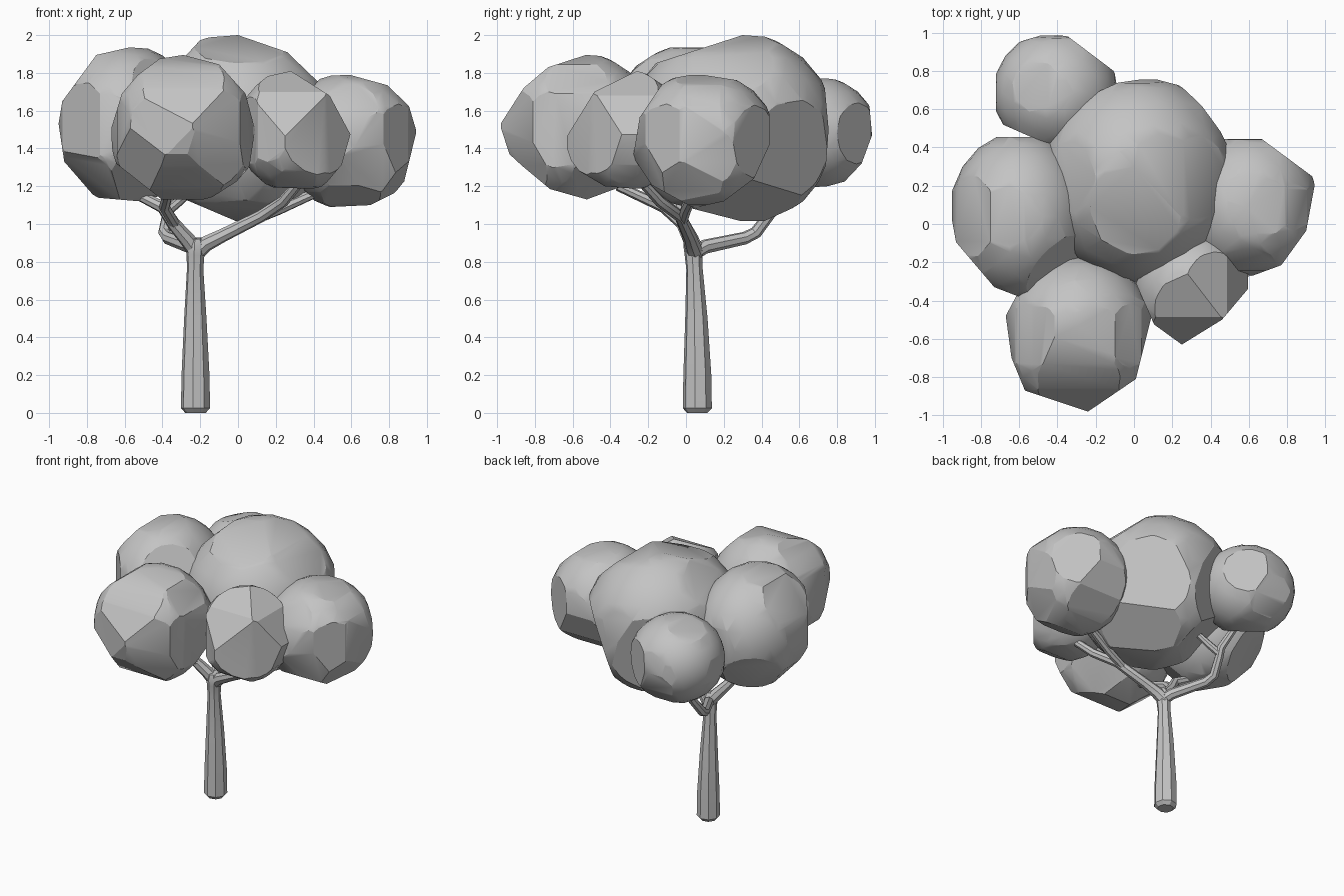
import bpy, bmesh, math
from mathutils import Vector

GREY = bpy.data.materials.new("plain grey")
GREY.diffuse_color = (0.55, 0.55, 0.55, 1)


def finish(bm, name, angle):
    bmesh.ops.recalc_face_normals(bm, faces=bm.faces)
    mesh = bpy.data.meshes.new(name)
    bm.to_mesh(mesh)
    bm.free()
    mesh.materials.append(GREY)
    mesh.polygons.foreach_set("use_smooth", [True] * len(mesh.polygons))
    mesh.set_sharp_from_angle(angle=math.radians(angle))
    obj = bpy.data.objects.new(name, mesh)
    bpy.context.collection.objects.link(obj)
    return obj


def tube(name, path, sides=8):
    """Tapered tube along points given as (x, y, z, radius)."""
    bm = bmesh.new()
    pts = [Vector(p[:3]) for p in path]
    rings, u = [], None
    for i, p in enumerate(pts):
        t = (pts[min(i + 1, len(pts) - 1)] - pts[max(i - 1, 0)]).normalized()
        u = (u - t * u.dot(t)).normalized() if u else t.cross(Vector((0.5, 0.8, 0.1))).normalized()
        v = t.cross(u)
        angles = [2 * math.pi * (k + 0.5) / sides for k in range(sides)]
        rings.append([bm.verts.new(p + (u * math.cos(a) + v * math.sin(a)) * path[i][3])
                      for a in angles])
    for a, b in zip(rings, rings[1:]):
        for k in range(sides):
            j = (k + 1) % sides
            bm.faces.new((a[k], a[j], b[j], b[k]))
    bm.faces.new(rings[0])
    bm.faces.new(rings[-1])
    return finish(bm, name, 30)


def slice_off(bm, point, normal):
    bmesh.ops.bisect_plane(bm, geom=bm.verts[:] + bm.edges[:] + bm.faces[:], dist=1e-5,
                           plane_co=point, plane_no=normal, clear_outer=True)
    bmesh.ops.holes_fill(bm, edges=[e for e in bm.edges if e.is_boundary], sides=0)


def leaf_clump(name, low, high, outlines, facets):
    """Ball fitted to bounds, trimmed to outlines in two axes, then sliced by facets (normal, distance)."""
    low, high = Vector(low), Vector(high)
    centre, radius = (low + high) / 2, (high - low) / 2
    bm = bmesh.new()
    bmesh.ops.create_icosphere(bm, subdivisions=3, radius=1.05)
    for v in bm.verts:
        v.co = centre + v.co * radius
    for axes, pts in outlines:
        i, j = ("xyz".index(c) for c in axes)
        for p, q in zip(pts, pts[1:]):
            point, normal = centre.copy(), Vector((0, 0, 0))
            point[i], point[j] = p
            normal[i], normal[j] = p[1] - q[1], q[0] - p[0]
            if (point - centre).dot(normal) < 0:
                normal.negate()
            slice_off(bm, point, normal.normalized())
    for x, y, z, d in facets:
        n = Vector((x, y, z)).normalized()
        slice_off(bm, centre + n * d * (n * radius).length, n)
    return finish(bm, name, 25)


# Trunk
tube("trunk", [(-.225, .06, 0, .055), (-.225, .06, .025, .078), (-.225, .06, .2, .075),
               (-.226, .055, .5, .06), (-.227, .045, .76, .044), (-.225, .04, .84, .048),
               (-.222, .035, .89, .05), (-.222, .03, .925, .035)])

# Branches
tube("right_branch", [(-.23, .05, .84, .045), (-.17, .03, .895, .042), (-.08, .015, .94, .036),
                      (.12, -.03, 1.04, .032), (.24, -.14, 1.12, .03), (.34, -.25, 1.24, .026)])
tube("right_twig", [(.06, -.02, 1.01, .026), (.22, .0, 1.08, .03), (.4, .04, 1.16, .026)])
tube("left_branch", [(-.21, .05, .84, .045), (-.27, .025, .92, .042), (-.34, -.015, 1.0, .036),
                     (-.40, -.05, 1.09, .033), (-.56, -.02, 1.17, .026)])
tube("front_twig", [(-.33, -.01, .99, .03), (-.39, -.12, 1.09, .03), (-.36, -.36, 1.2, .025)])
tube("back_branch", [(-.21, .03, .84, .04), (-.25, .1, .88, .038), (-.37, .31, .925, .034),
                     (-.39, .37, .955, .033), (-.37, .45, 1.06, .03), (-.36, .48, 1.11, .029),
                     (-.40, .58, 1.24, .024)])
tube("back_twig", [(-.37, .46, 1.07, .026), (-.30, .43, 1.13, .025), (-.22, .4, 1.2, .02)])

# Leaf clumps
leaf_clump("centre_leaves", (-.47, -.28, 1.0), (.50, .765, 2.0), [
    ("xz", [(-.25, 1.92), (-.19, 1.985), (0, 2), (.26, 1.91), (.385, 1.79)]),
    ("xz", [(-.28, 1.13), (-.01, 1.015), (.2, 1.02), (.35, 1.09)]),
    ("yz", [(-.01, 1.9), (.3, 2), (.505, 1.985), (.73, 1.78), (.755, 1.5), (.73, 1.16),
            (.37, .995), (.02, 1.085)]),
    ("xy", [(-.47, .38), (-.38, .52), (-.1, .765), (.12, .755), (.29, .71), (.5, .466)])],
    [(.75, .6, -.3, .86), (-.45, .9, -.2, .86), (.5, .2, -.85, .88), (-.6, .3, -.7, .86)])
leaf_clump("left_leaves", (-.95, -.38, 1.12), (-.24, .46, 1.935), [
    ("xz", [(-.5, 1.93), (-.575, 1.935), (-.75, 1.895), (-.93, 1.65), (-.95, 1.53), (-.92, 1.33),
            (-.755, 1.14), (-.52, 1.12)]),
    ("xy", [(-.5, .455), (-.835, .455), (-.95, .19), (-.95, .015), (-.93, -.095), (-.73, -.33),
            (-.6, -.38)])],
    [(-.6, -.4, -.7, .9), (.6, -.6, .4, .9), (.3, -.6, -.7, .9), (-.5, .6, -.6, .9)])
leaf_clump("front_leaves", (-.67, -.98, 1.12), (.095, -.185, 1.895), [
    ("xz", [(-.575, 1.265), (-.67, 1.34), (-.67, 1.51), (-.615, 1.69), (-.53, 1.79), (-.415, 1.875),
            (-.29, 1.895), (-.1, 1.845), (.04, 1.69), (.09, 1.5), (.055, 1.265), (-.14, 1.14)]),
    ("yz", [(-.295, 1.8), (-.385, 1.885), (-.53, 1.895), (-.73, 1.83), (-.86, 1.72), (-.985, 1.525),
            (-.935, 1.37), (-.87, 1.31), (-.72, 1.185), (-.525, 1.13), (-.35, 1.195)]),
    ("xy", [(-.385, -.195), (-.575, -.3), (-.67, -.48), (-.64, -.7), (-.57, -.87), (-.24, -.98),
            (.01, -.81), (.09, -.49), (0, -.27), (-.165, -.19)])],
    [(.45, -.8, -.4, .88), (-.6, -.65, -.5, .9), (.6, .4, -.7, .9)])
leaf_clump("small_front_leaves", (.01, -.635, 1.18), (.60, -.04, 1.81), [
    ("xz", [(.1, 1.77), (.28, 1.81), (.485, 1.68), (.595, 1.475), (.55, 1.315), (.44, 1.185),
            (.14, 1.195), (.05, 1.28)]),
    ("yz", [(-.26, 1.81), (-.485, 1.7), (-.63, 1.465), (-.635, 1.37), (-.565, 1.28), (-.43, 1.2),
            (-.25, 1.185)]),
    ("xy", [(.275, -.035), (.46, -.095), (.6, -.255), (.595, -.34), (.46, -.5), (.25, -.63),
            (.105, -.525), (.01, -.31), (.08, -.16)])],
    [(.2, -.3, .9, .92), (.8, .1, .6, .9)])
leaf_clump("right_leaves", (.25, -.28, 1.085), (.95, .46, 1.79), [
    ("xz", [(.395, 1.78), (.59, 1.79), (.79, 1.735), (.905, 1.625), (.945, 1.49), (.87, 1.185),
            (.7, 1.1), (.38, 1.085)]),
    ("yz", [(-.11, 1.765), (.055, 1.795), (.31, 1.755), (.44, 1.625), (.445, 1.425), (.36, 1.24),
            (.2, 1.12), (.04, 1.085), (-.18, 1.205), (-.28, 1.355), (-.245, 1.565), (-.11, 1.765)]),
    ("xy", [(.49, .455), (.66, .45), (.95, .235), (.9, -.035), (.77, -.215), (.62, -.27)])],
    [(.35, -.85, -.35, .9), (.8, -.2, -.6, .92)])
leaf_clump("back_leaves", (-.72, .38, 1.19), (-.1, .995, 1.77), [
    ("yz", [(.6, 1.77), (.75, 1.77), (.87, 1.755), (.97, 1.64), (.985, 1.47), (.93, 1.32),
            (.84, 1.225), (.75, 1.2), (.6, 1.19)]),
    ("xy", [(-.1, .795), (-.345, .98), (-.455, .995), (-.64, .94), (-.72, .795), (-.72, .535),
            (-.55, .46)])],
    [(-.3, .1, .9, .95), (-.3, -.4, -.8, .92)])
